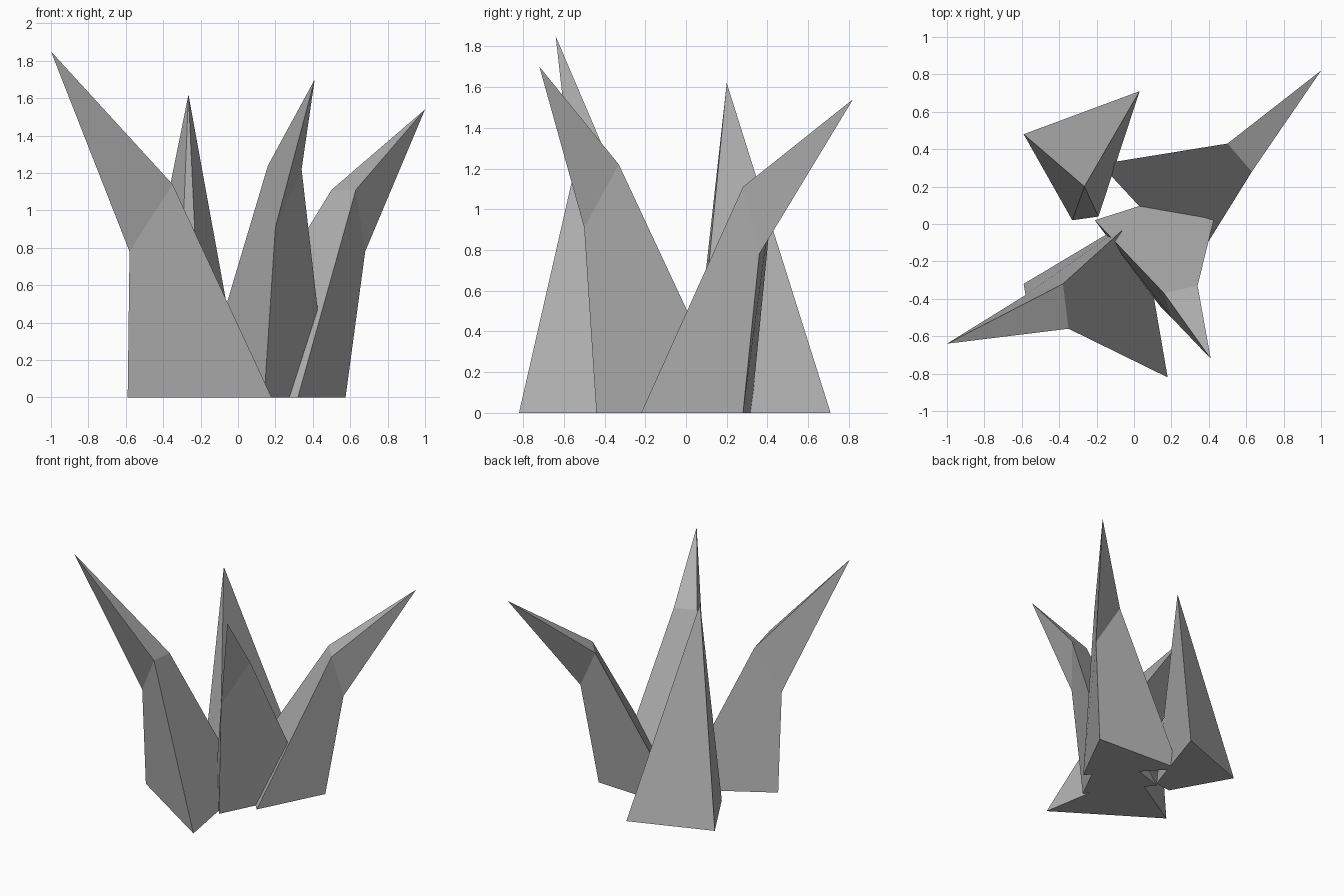
import bpy
import bmesh

cube = bpy.data.objects.get("Cube")
if cube:
    bpy.data.objects.remove(cube, do_unlink=True)

# One plain grey for every shard
GREY = (0.45, 0.45, 0.45, 1.0)
stone = bpy.data.materials.new("stone grey")
stone.use_nodes = True
stone.diffuse_color = GREY
stone.node_tree.nodes["Principled BSDF"].inputs["Base Color"].default_value = GREY


def shard(name, rings, tip):
    """Flat-sided spike: rings of corners from the ground up, closed to a tip."""
    bm = bmesh.new()
    loops = [[bm.verts.new(p) for p in ring] for ring in rings]
    apex = bm.verts.new(tip)
    n = len(loops[0])
    bm.faces.new(loops[0])
    for low, high in zip(loops, loops[1:]):
        for i in range(n):
            j = (i + 1) % n
            bm.faces.new((low[i], low[j], high[j], high[i]))
    for i in range(n):
        bm.faces.new((loops[-1][i], loops[-1][(i + 1) % n], apex))
    bmesh.ops.recalc_face_normals(bm, faces=bm.faces)
    mesh = bpy.data.meshes.new(name)
    bm.to_mesh(mesh)
    bm.free()
    mesh.materials.append(stone)
    obj = bpy.data.objects.new(name, mesh)
    bpy.context.collection.objects.link(obj)
    return obj


# Tall shard leaning to the front right
shard("front_right_shard",
      [[(0.18, -0.82, 0), (0.03, 0.05, 0), (-0.59, -0.32, 0)],
       [(-0.35, -0.56, 1.14), (-0.38, -0.32, 1.10), (-0.58, -0.38, 0.78)]],
      (-1.0, -0.64, 1.85))

# Shard leaning forward
shard("front_shard",
      [[(0.14, -0.44, 0), (0.48, 0.24, 0), (-0.21, 0.02, 0)],
       [(0.20, -0.50, 0.91), (0.34, -0.33, 1.22), (0.16, -0.37, 1.24)]],
      (0.41, -0.72, 1.70))

# Shard leaning to the back left
shard("back_left_shard",
      [[(0.32, -0.22, 0), (0.575, 0.28, 0), (-0.18, 0.32, 0)],
       [(0.63, 0.28, 1.11), (0.68, 0.36, 0.78), (0.50, 0.43, 1.11)]],
      (1.0, 0.82, 1.54))

# Straight pyramid at the back
shard("back_shard",
      [[(-0.59, 0.48, 0), (-0.33, 0.02, 0), (-0.19, 0.04, 0), (0.03, 0.71, 0)]],
      (-0.265, 0.20, 1.62))
